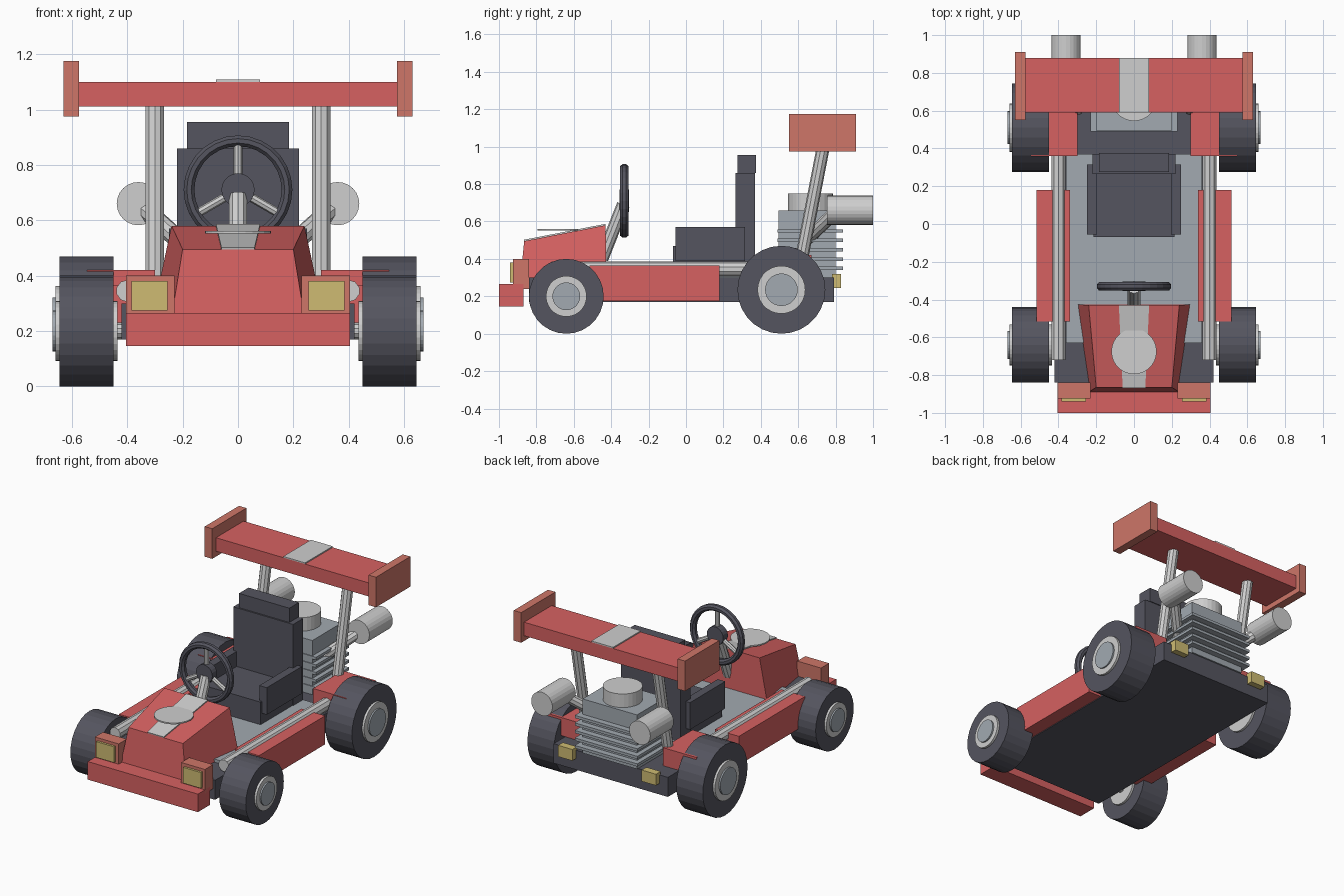
import bpy
import bmesh
import math
from mathutils import Vector

cube = bpy.data.objects.get("Cube")
if cube:
    bpy.data.objects.remove(cube, do_unlink=True)


def material(name, rgb):
    m = bpy.data.materials.new(name)
    m.use_nodes = True
    colour = (*rgb, 1.0)
    m.diffuse_color = colour
    m.node_tree.nodes["Principled BSDF"].inputs["Base Color"].default_value = colour
    return m


RED = material("red paint", (0.67, 0.12, 0.12))
CORAL = material("coral trim", (0.62, 0.18, 0.14))
DARK = material("dark rubber", (0.09, 0.09, 0.115))
STEEL = material("blue grey steel", (0.36, 0.40, 0.44))
LIGHT = material("light metal", (0.62, 0.62, 0.62))
YELLOW = material("lamp yellow", (0.62, 0.50, 0.17))


def finish(name, bm, mat):
    bmesh.ops.recalc_face_normals(bm, faces=bm.faces)
    mesh = bpy.data.meshes.new(name)
    bm.to_mesh(mesh)
    bm.free()
    mesh.materials.append(mat)
    obj = bpy.data.objects.new(name, mesh)
    bpy.context.collection.objects.link(obj)
    return obj


def box(name, mat, x, y, z):
    """Box from (min, max) ranges on each axis."""
    bm = bmesh.new()
    bmesh.ops.create_cube(bm, size=1)
    for v in bm.verts:
        v.co = [r[0] if c < 0 else r[1] for c, r in zip(v.co, (x, y, z))]
    return finish(name, bm, mat)


def rod(name, mat, a, b, radius, sides=10):
    """Cylinder between two points."""
    a, b = Vector(a), Vector(b)
    bm = bmesh.new()
    bmesh.ops.create_cone(bm, cap_ends=True, segments=sides, radius1=radius,
                          radius2=radius, depth=(b - a).length)
    turn = (b - a).to_track_quat("Z", "Y").to_matrix()
    for v in bm.verts:
        v.co = turn @ v.co + (a + b) / 2
    return finish(name, bm, mat)


def loft(name, mat, lower, upper):
    """Solid between two matching quads."""
    bm = bmesh.new()
    lo = [bm.verts.new(p) for p in lower]
    up = [bm.verts.new(p) for p in upper]
    bm.faces.new(lo)
    bm.faces.new(up)
    for i in range(len(lo)):
        j = (i + 1) % len(lo)
        bm.faces.new((lo[i], lo[j], up[j], up[i]))
    return finish(name, bm, mat)


def quad(front, back):
    """Symmetric quad from (half width, y, z) at the front and back."""
    (fw, fy, fz), (bw, by, bz) = front, back
    return [(-fw, fy, fz), (fw, fy, fz), (bw, by, bz), (-bw, by, bz)]


# Chassis, floor and front bumper
box("chassis", DARK, (-0.42, 0.42), (-0.84, 0.79), (0.17, 0.30))
box("floor_plate", STEEL, (-0.36, 0.36), (-0.63, 0.37), (0.30, 0.32))
box("front_bumper", RED, (-0.405, 0.405), (-1, -0.87), (0.145, 0.265))

# Sloping nose with its stripe and round plate
loft("nose", RED, quad((0.24, -0.89, 0.25), (0.30, -0.425, 0.30)),
     quad((0.20, -0.865, 0.495), (0.24, -0.43, 0.58)))
loft("nose_stripe", LIGHT, quad((0.06, -0.865, 0.494), (0.08, -0.43, 0.579)),
     quad((0.06, -0.867, 0.502), (0.08, -0.432, 0.587)))
rod("nose_disc", LIGHT, (0, -0.675, 0.552), (0, -0.675, 0.561), 0.12, 28)

# Mirrored parts
for side, s in (("left", 1), ("right", -1)):
    def span(a, b):
        return tuple(sorted((a * s, b * s)))

    box(side + "_headlight_housing", CORAL, span(0.23, 0.405), (-0.925, -0.84), (0.24, 0.40))
    box(side + "_headlight", YELLOW, span(0.255, 0.385), (-0.94, -0.92), (0.275, 0.38))
    box(side + "_tail_light", YELLOW, span(0.255, 0.36), (0.78, 0.83), (0.245, 0.32))
    box(side + "_side_pod", RED, span(0.34, 0.515), (-0.515, 0.18), (0.175, 0.365))
    box(side + "_rear_fender", RED, span(0.30, 0.545), (0.36, 0.67), (0.30, 0.42))
    rod(side + "_frame_tube", LIGHT, (0.4 * s, -0.72, 0.345), (0.4 * s, 0.5, 0.345), 0.04)
    rod(side + "_wing_strut", LIGHT, (0.3 * s, 0.61, 0.36), (0.3 * s, 0.74, 1.03), 0.035)
    box(side + "_wing_end_plate", CORAL, span(0.575, 0.63), (0.55, 0.91), (0.975, 1.175))
    box(side + "_seat_bolster", DARK, span(0.195, 0.25), (-0.055, 0.315), (0.39, 0.57))
    rod(side + "_exhaust_pipe", LIGHT, (0.16 * s, 0.62, 0.48), (0.36 * s, 0.81, 0.66), 0.035)
    rod(side + "_exhaust_can", LIGHT, (0.36 * s, 0.755, 0.66), (0.36 * s, 1, 0.66), 0.078, 24)

    # Wheels: tyre, rim and hub cap
    for end, y, r in (("front", -0.64, 0.20), ("rear", 0.51, 0.235)):
        label = side + "_" + end
        for part, mat, x0, x1, radius in (("_tyre", DARK, 0.45, 0.645, r),
                                          ("_rim", LIGHT, 0.435, 0.66, r * 0.545),
                                          ("_hub_cap", STEEL, 0.46, 0.67, r * 0.37)):
            rod(label + part, mat, (x0 * s, y, r), (x1 * s, y, r), radius, 28)

# Axles
for end, y, z in (("front", -0.64, 0.20), ("rear", 0.51, 0.235)):
    rod(end + "_axle", LIGHT, (-0.46, y, z), (0.46, y, z), 0.03)

# Seat
box("seat_cushion", DARK, (-0.215, 0.215), (-0.07, 0.30), (0.31, 0.47))
box("seat_back", DARK, (-0.22, 0.22), (0.265, 0.37), (0.31, 0.86))
box("headrest", DARK, (-0.185, 0.185), (0.275, 0.375), (0.86, 0.955))

# Steering wheel: swept ring, hub, spokes and column
bm = bmesh.new()
RING, TUBE = 28, 8
rings = []
for i in range(RING):
    a = math.tau * i / RING
    loop = []
    for j in range(TUBE):
        b = math.tau * (j + 0.5) / TUBE
        r = 0.177 + 0.021 * math.cos(b)
        loop.append(bm.verts.new((r * math.cos(a), -0.33 + 0.025 * math.sin(b),
                                  0.71 + r * math.sin(a))))
    rings.append(loop)
for i in range(RING):
    here, there = rings[i], rings[(i + 1) % RING]
    for j in range(TUBE):
        k = (j + 1) % TUBE
        bm.faces.new((here[j], there[j], there[k], here[k]))
finish("steering_wheel_rim", bm, DARK)
rod("steering_hub", DARK, (0, -0.355, 0.71), (0, -0.305, 0.71), 0.06, 20)
for i, degrees in enumerate((90, 210, 330)):
    a = math.radians(degrees)
    tip = (0.175 * math.cos(a), -0.33, 0.71 + 0.175 * math.sin(a))
    rod("steering_spoke_%d" % (i + 1), LIGHT, (0, -0.33, 0.71), tip, 0.016, 8)
rod("steering_column", LIGHT, (0, -0.45, 0.40), (0, -0.335, 0.69), 0.035)

# Engine block with cooling fins and air filter
box("engine_block", STEEL, (-0.2, 0.2), (0.495, 0.80), (0.30, 0.66))
for i in range(5):
    z = 0.34 + 0.05 * i
    box("cooling_fin_%d" % (i + 1), STEEL, (-0.23, 0.23), (0.49, 0.84), (z, z + 0.018))
rod("air_filter", LIGHT, (0, 0.665, 0.65), (0, 0.665, 0.75), 0.12, 28)

# Rear wing
box("rear_wing", RED, (-0.58, 0.58), (0.59, 0.88), (1.01, 1.10))
box("wing_stripe", LIGHT, (-0.08, 0.08), (0.59, 0.88), (1.10, 1.108))
